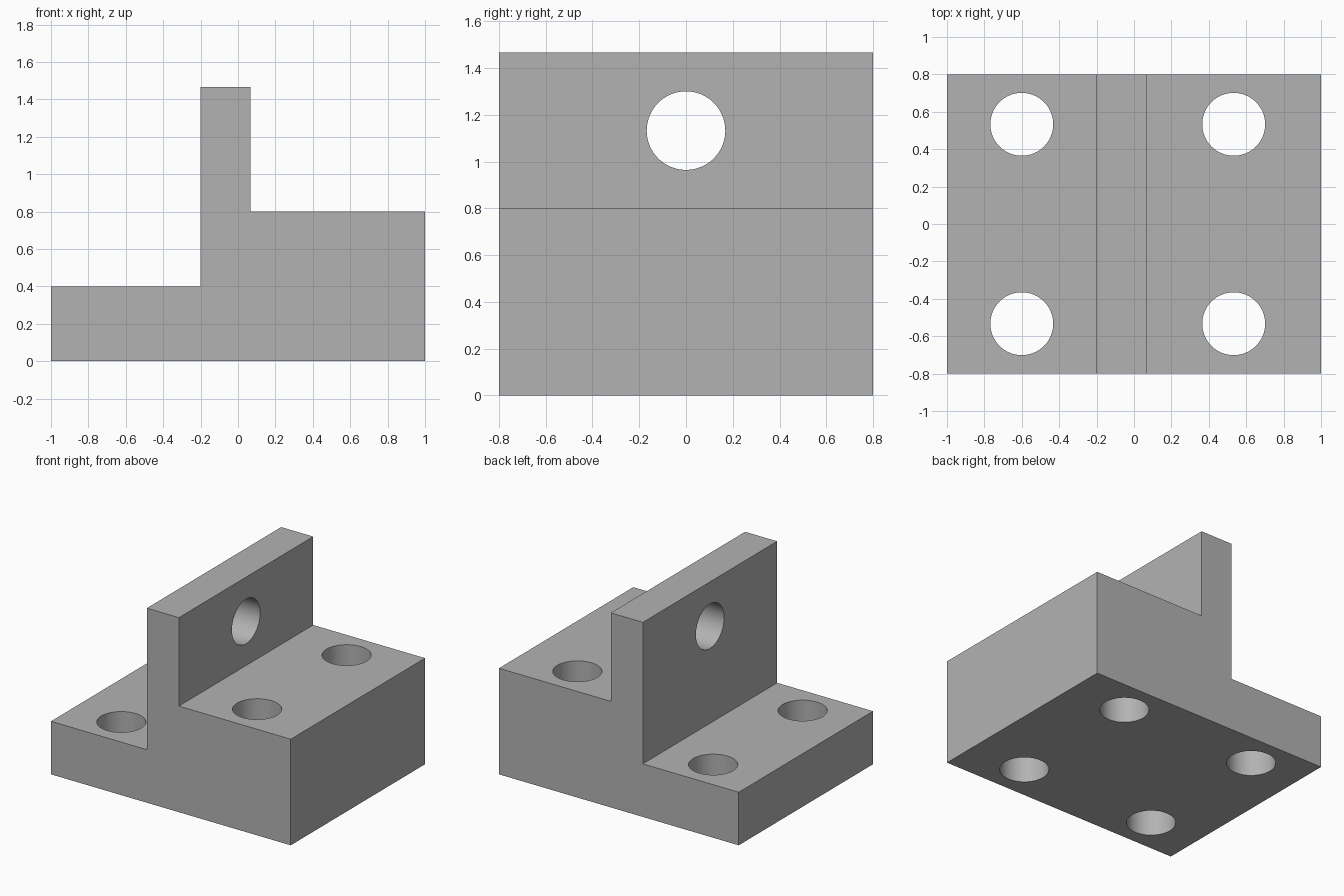
import bpy
import bmesh
import math

if "Cube" in bpy.data.objects:
    bpy.data.objects.remove(bpy.data.objects["Cube"], do_unlink=True)

HALF_DEPTH = 0.8
HOLE_RADIUS = 0.168

grey = bpy.data.materials.new("plain_grey")
grey.use_nodes = True
grey.diffuse_color = (0.45, 0.45, 0.45, 1)
grey.node_tree.nodes["Principled BSDF"].inputs["Base Color"].default_value = grey.diffuse_color


def extruded_profile(name, profile):
    """Extrude an x-z outline along y."""
    bm = bmesh.new()
    face = bm.faces.new([bm.verts.new((x, -HALF_DEPTH, z)) for x, z in profile])
    result = bmesh.ops.extrude_face_region(bm, geom=[face])
    verts = [v for v in result["geom"] if isinstance(v, bmesh.types.BMVert)]
    bmesh.ops.translate(bm, verts=verts, vec=(0, 2 * HALF_DEPTH, 0))
    bmesh.ops.recalc_face_normals(bm, faces=bm.faces)
    mesh = bpy.data.meshes.new(name)
    bm.to_mesh(mesh)
    bm.free()
    obj = bpy.data.objects.new(name, mesh)
    bpy.context.collection.objects.link(obj)
    obj.data.materials.append(grey)
    return obj


def drill(target, location, length, rotation=(0, 0, 0)):
    """Cut a round through hole."""
    bpy.ops.mesh.primitive_cylinder_add(vertices=96, radius=HOLE_RADIUS, depth=length,
                                        location=location, rotation=rotation)
    cutter = bpy.context.object
    cutter.name = "hole_cutter"
    cutter.hide_render = True
    cutter.data.materials.append(grey)
    cut = target.modifiers.new("hole", "BOOLEAN")
    cut.operation = "DIFFERENCE"
    cut.solver = "EXACT"
    cut.object = cutter
    bpy.ops.object.select_all(action="DESELECT")
    target.select_set(True)
    bpy.context.view_layer.objects.active = target
    bpy.ops.object.modifier_apply(modifier=cut.name)
    bpy.data.objects.remove(cutter, do_unlink=True)


# Stepped base with upright wall
bracket = extruded_profile("stepped_bracket", [
    (-1, 0), (1, 0), (1, 0.8), (0.067, 0.8),
    (0.067, 1.467), (-0.2, 1.467), (-0.2, 0.4), (-1, 0.4)])

# Four mounting holes through the base
for x in (-0.6, 0.533):
    for y in (-0.533, 0.533):
        drill(bracket, (x, y, 0.4), 2)

# Cross hole through the wall
drill(bracket, (-0.067, 0, 1.133), 1, (0, math.pi / 2, 0))

bpy.ops.object.shade_smooth_by_angle(angle=math.radians(30))
